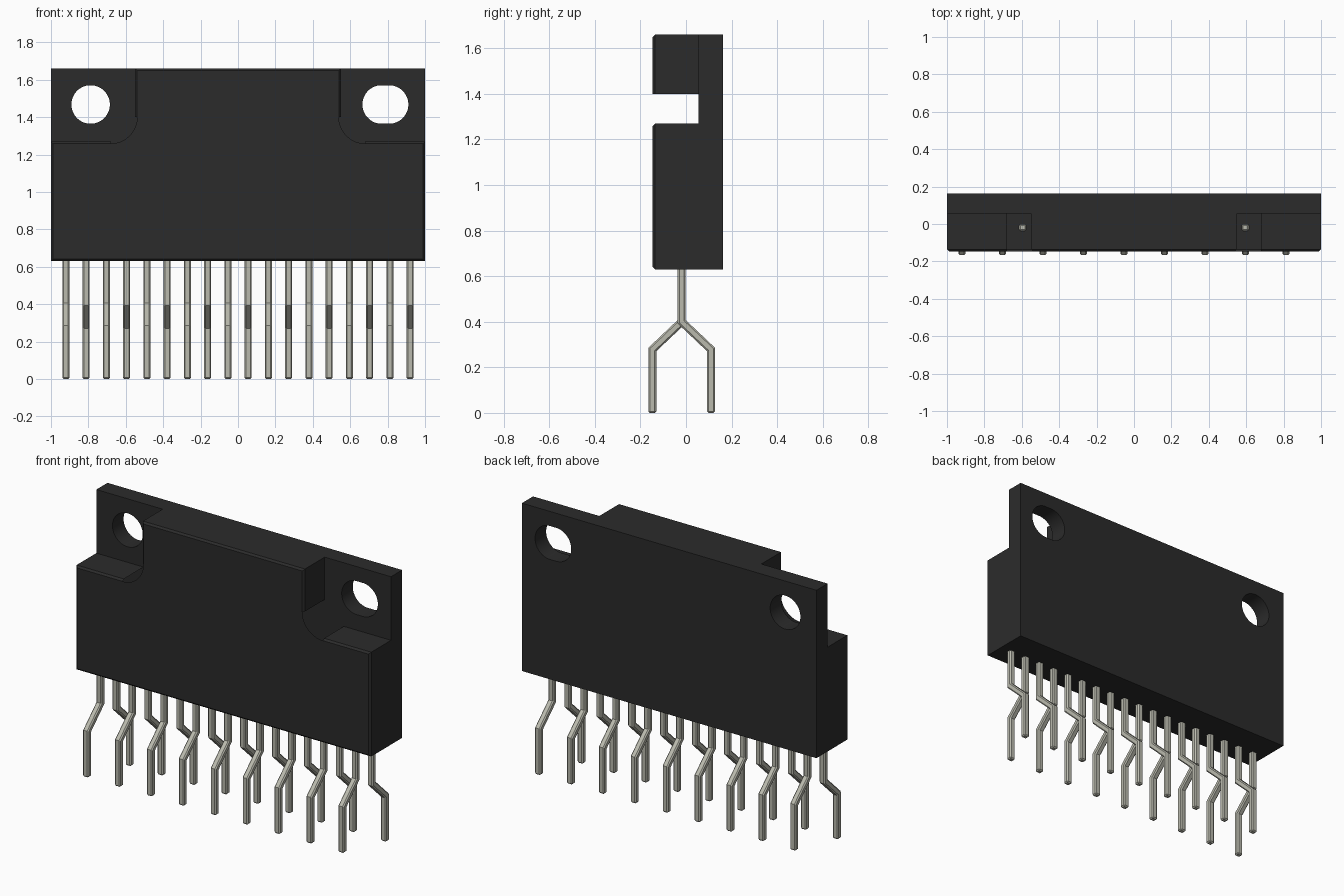
import bpy, bmesh, math
from mathutils import Matrix, Vector

cube = bpy.data.objects.get("Cube")
if cube:
    bpy.data.objects.remove(cube, do_unlink=True)


def material(name, rgb, roughness):
    mat = bpy.data.materials.new(name)
    mat.use_nodes = True
    mat.diffuse_color = (*rgb, 1)
    bsdf = mat.node_tree.nodes["Principled BSDF"]
    bsdf.inputs["Base Color"].default_value = (*rgb, 1)
    bsdf.inputs["Roughness"].default_value = roughness
    return mat


BLACK = material("black plastic", (0.024, 0.024, 0.024), 0.6)
TIN = material("tinned metal", (0.49, 0.49, 0.42), 0.5)

# Main dimensions
BOTTOM, TOP = 0.63, 1.66
FRONT, STEP, BACK = -0.147, 0.055, 0.163
NOTCH_X, NOTCH_Z, FILLET = 0.55, 1.27, 0.13
HOLE_X, HOLE_Z, HOLE_R = 0.788, 1.468, 0.103


def add_object(name, mesh, mat):
    mesh.materials.append(mat)
    obj = bpy.data.objects.new(name, mesh)
    bpy.context.collection.objects.link(obj)
    return obj


def to_mesh(bm, name):
    mesh = bpy.data.meshes.new(name)
    bm.to_mesh(mesh)
    bm.free()
    return mesh


def prism(points, direction):
    """Closed prism swept from an outline; returns it and its first cap."""
    bm = bmesh.new()
    cap = bm.faces.new([bm.verts.new(p) for p in points])
    swept = bmesh.ops.extrude_face_region(bm, geom=[cap], use_keep_orig=True)
    moved = [v for v in swept["geom"] if isinstance(v, bmesh.types.BMVert)]
    bmesh.ops.translate(bm, verts=moved, vec=direction)
    bmesh.ops.recalc_face_normals(bm, faces=bm.faces)
    return bm, cap


def ring(cx, cz, radius, stretch=0.0, steps=40):
    """Round hole, or a slot when stretched along x."""
    pts = []
    for i in range(steps):
        a = math.tau * (i + 0.5) / steps
        shift = math.copysign(stretch, math.cos(a))
        pts.append((cx + shift + radius * math.cos(a), cz + radius * math.sin(a)))
    return pts


# Back plate with a round hole and a slotted hole
curve = bpy.data.curves.new("plate_outline", "CURVE")
curve.dimensions = "2D"
curve.fill_mode = "BOTH"
curve.extrude = (BACK - STEP) / 2
rectangle = [(-1, BOTTOM), (1, BOTTOM), (1, TOP), (-1, TOP)]
for loop in (rectangle, ring(-HOLE_X, HOLE_Z, HOLE_R), ring(HOLE_X, HOLE_Z, HOLE_R, 0.02)):
    spline = curve.splines.new("POLY")
    spline.points.add(len(loop) - 1)
    for point, (x, z) in zip(spline.points, loop):
        point.co = (x, z, 0, 1)
    spline.use_cyclic_u = True
outline = bpy.data.objects.new("plate_outline", curve)
bpy.context.collection.objects.link(outline)
bpy.context.view_layer.update()
flat = bpy.data.meshes.new_from_object(
    outline.evaluated_get(bpy.context.evaluated_depsgraph_get()))
bpy.data.objects.remove(outline, do_unlink=True)
bm = bmesh.new()
bm.from_mesh(flat)
bmesh.ops.remove_doubles(bm, verts=bm.verts, dist=0.0001)
bmesh.ops.transform(bm, verts=bm.verts, matrix=Matrix.Translation((0, (STEP + BACK) / 2, 0))
                    @ Matrix.Rotation(math.pi / 2, 4, "X"))
bmesh.ops.recalc_face_normals(bm, faces=bm.faces)
plate = add_object("back_plate", to_mesh(bm, "back_plate"), BLACK)
plate.data.materials.clear()
plate.data.materials.append(BLACK)
for face in plate.data.polygons:
    face.material_index = 0
bpy.ops.object.select_all(action="DESELECT")
plate.select_set(True)
bpy.context.view_layer.objects.active = plate
bpy.ops.object.shade_smooth_by_angle(angle=math.radians(30))

# Front block: notched upper corners with rounded inner corners
half = [(1, BOTTOM), (1, NOTCH_Z)]
for i in range(11):
    a = math.pi / 2 * i / 10
    half.append((NOTCH_X + FILLET - FILLET * math.sin(a),
                 NOTCH_Z + FILLET - FILLET * math.cos(a)))
half.append((NOTCH_X, TOP))
profile = half + [(-x, z) for x, z in reversed(half)]
bm, cap = prism([(x, FRONT, z) for x, z in profile], Vector((0, STEP - FRONT, 0)))
bmesh.ops.bevel(bm, geom=list(cap.edges), offset=0.011, segments=1,
                affect="EDGES", clamp_overlap=True)


def is_open(face):
    """The fillets and the side against the plate are left open."""
    c = face.calc_center_median()
    fillet = (NOTCH_X - 0.02 < abs(c.x) < NOTCH_X + FILLET
              and NOTCH_Z - 0.02 < c.z < NOTCH_Z + FILLET)
    return fillet or c.y > STEP - 0.001


bmesh.ops.delete(bm, geom=[f for f in bm.faces if is_open(f)], context="FACES")
add_object("front_block", to_mesh(bm, "front_block"), BLACK)

# Bent pins, alternating forward and backward
PIN_Y, PIN_W, PIN_T = -0.019, 0.038, 0.035


def pin_mesh(name, foot_y):
    path = [Vector(p) for p in ((PIN_Y, 0.64), (PIN_Y, 0.4), (foot_y, 0.278), (foot_y, 0))]
    sides = ([], [])
    for i, p in enumerate(path):
        before = (p - path[i - 1]).normalized() if i else Vector((0, -1))
        after = (path[i + 1] - p).normalized() if i < len(path) - 1 else before
        tangent = (before + after).normalized()
        normal = Vector((-tangent.y, tangent.x))
        offset = normal * (PIN_T / 2 / tangent.dot(before))
        for side, sign in zip(sides, (1, -1)):
            q = p + offset * sign
            side.append((-PIN_W / 2, q.x, q.y))
    bm, cap = prism(sides[0] + sides[1][::-1], Vector((PIN_W, 0, 0)))
    bmesh.ops.bevel(bm, geom=[e for e in bm.edges if e.calc_face_angle(0) > 1.2],
                    offset=0.007, segments=1, affect="EDGES")
    mesh = to_mesh(bm, name)
    mesh.materials.append(TIN)
    return mesh


pins = (pin_mesh("front_pin", -0.148), pin_mesh("back_pin", 0.11))
for i in range(18):
    mesh = pins[i % 2]
    pin = bpy.data.objects.new(f"{mesh.name}_{i // 2 + 1}", mesh)
    pin.location.x = (i - 8.5) * 0.1083
    bpy.context.collection.objects.link(pin)
